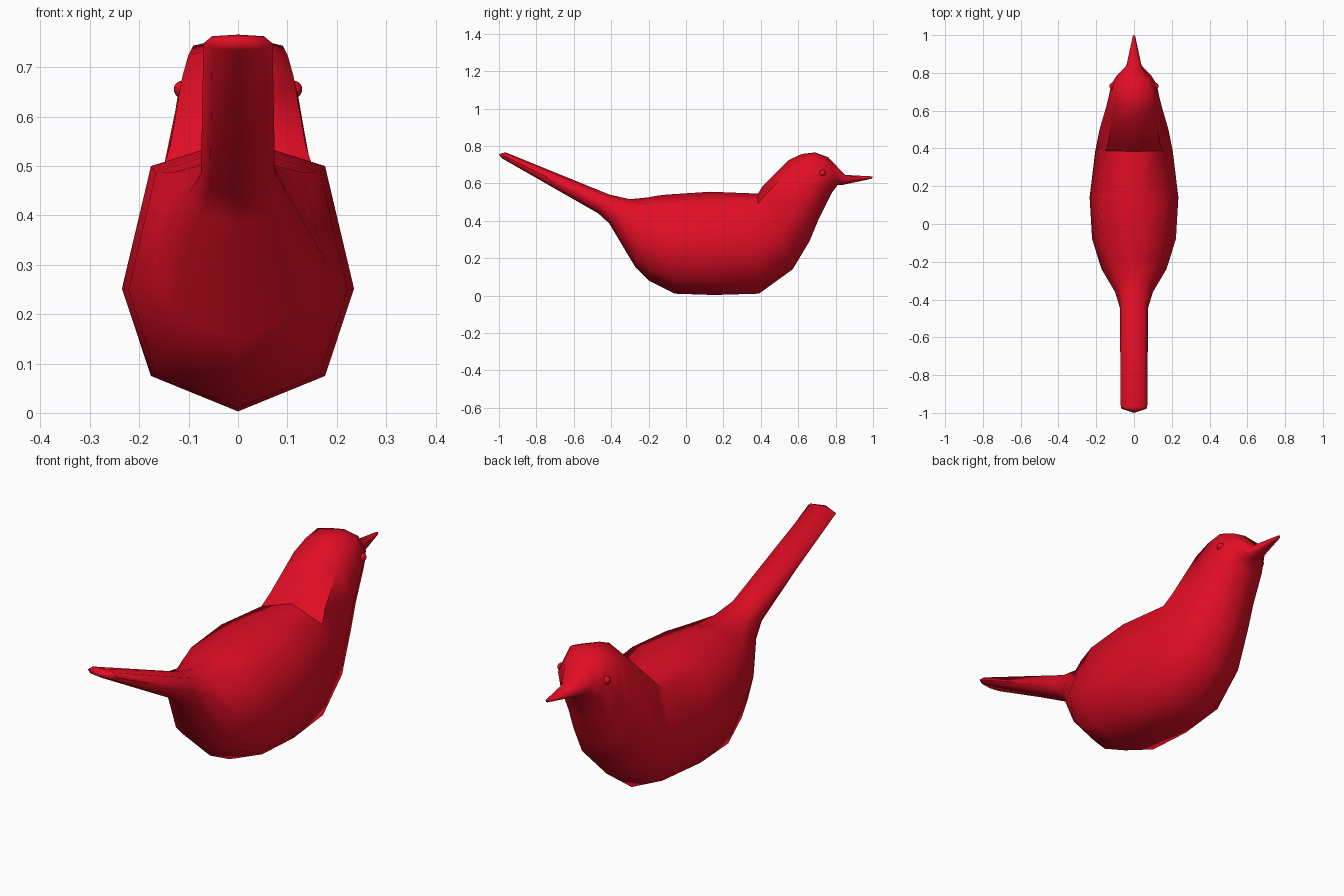
import bpy, bmesh, math
from mathutils import Vector

cube = bpy.data.objects.get("Cube")
if cube:
    bpy.data.objects.remove(cube, do_unlink=True)

# Single red finish
RED = (0.75, 0.004, 0.018, 1.0)
red = bpy.data.materials.new("red")
red.diffuse_color = RED
red.use_nodes = True
red.node_tree.nodes["Principled BSDF"].inputs["Base Color"].default_value = RED

# Eight-sided section: (share of half width, share of the way from top to bottom)
SECTION = [(0, 0), (.75, .1), (1, .55), (.75, .87),
           (0, 1), (-.75, .87), (-1, .55), (-.75, .1)]

# Stations from tail to beak: top (y, z), bottom (y, z), half width
STATIONS = [
    (-.965, .766, -.985, .734, .070),   # tail tip
    (-.41, .54, -.47, .44, .075),       # tail root
    (-.30, .515, -.41, .385, .100),
    (-.20, .525, -.27, .15, .172),      # rump
    (-.16, .533, -.20, .08, .190),
    (-.10, .54, -.06, .01, .222),
    (.13, .555, .15, .003, .235),       # widest part of body
    (.385, .545, .39, .01, .205),       # nape fold
    (.41, .585, .57, .14, .183),
    (.55, .725, .66, .29, .150),        # neck
    (.62, .757, .71, .41, .135),
    (.69, .765, .78, .55, .121),        # head
    (.76, .74, .81, .59, .090),
    (.85, .645, .83, .59, .040),        # beak root
    (.998, .637, .995, .625, .006),     # beak tip
]
NAPE = 7


def finish(bm, name, sharp_angle):
    bmesh.ops.recalc_face_normals(bm, faces=bm.faces)
    for f in bm.faces:
        f.smooth = True
    for e in bm.edges:
        if len(e.link_faces) == 2 and e.calc_face_angle(0) > math.radians(sharp_angle):
            e.smooth = False
    mesh = bpy.data.meshes.new(name)
    bm.to_mesh(mesh)
    bm.free()
    mesh.materials.append(red)
    obj = bpy.data.objects.new(name, mesh)
    bpy.context.collection.objects.link(obj)
    return obj


# Body, tail, head and beak as one continuous skin
bm = bmesh.new()
rings = []
for ty, tz, by, bz, w in STATIONS:
    top, bottom = Vector((0, ty, tz)), Vector((0, by, bz))
    rings.append([bm.verts.new(top.lerp(bottom, t) + Vector((s * w, 0, 0)))
                  for s, t in SECTION])
n = len(SECTION)
for a, b in zip(rings, rings[1:]):
    for i in range(n):
        j = (i + 1) % n
        bm.faces.new((a[i], a[j], b[j], b[i]))

# Slightly domed tail end, flat beak tip
tail_end = bm.verts.new((0, -1.0, .756))
for i in range(n):
    bm.faces.new((rings[0][i], rings[0][(i + 1) % n], tail_end))
bm.faces.new(rings[-1])

# Crisp crease where the back meets the nape
crease = rings[NAPE]
for a, b in ((crease[0], crease[1]), (crease[0], crease[7])):
    bm.edges.get((a, b)).smooth = False
finish(bm, "bird_body", 62)

# Small bead eyes, mirrored
for side, label in ((1, "left"), (-1, "right")):
    bm = bmesh.new()
    bmesh.ops.create_uvsphere(bm, u_segments=16, v_segments=10, radius=.018)
    eye = finish(bm, label + "_eye", 62)
    eye.location = (side * .112, .73, .655)
